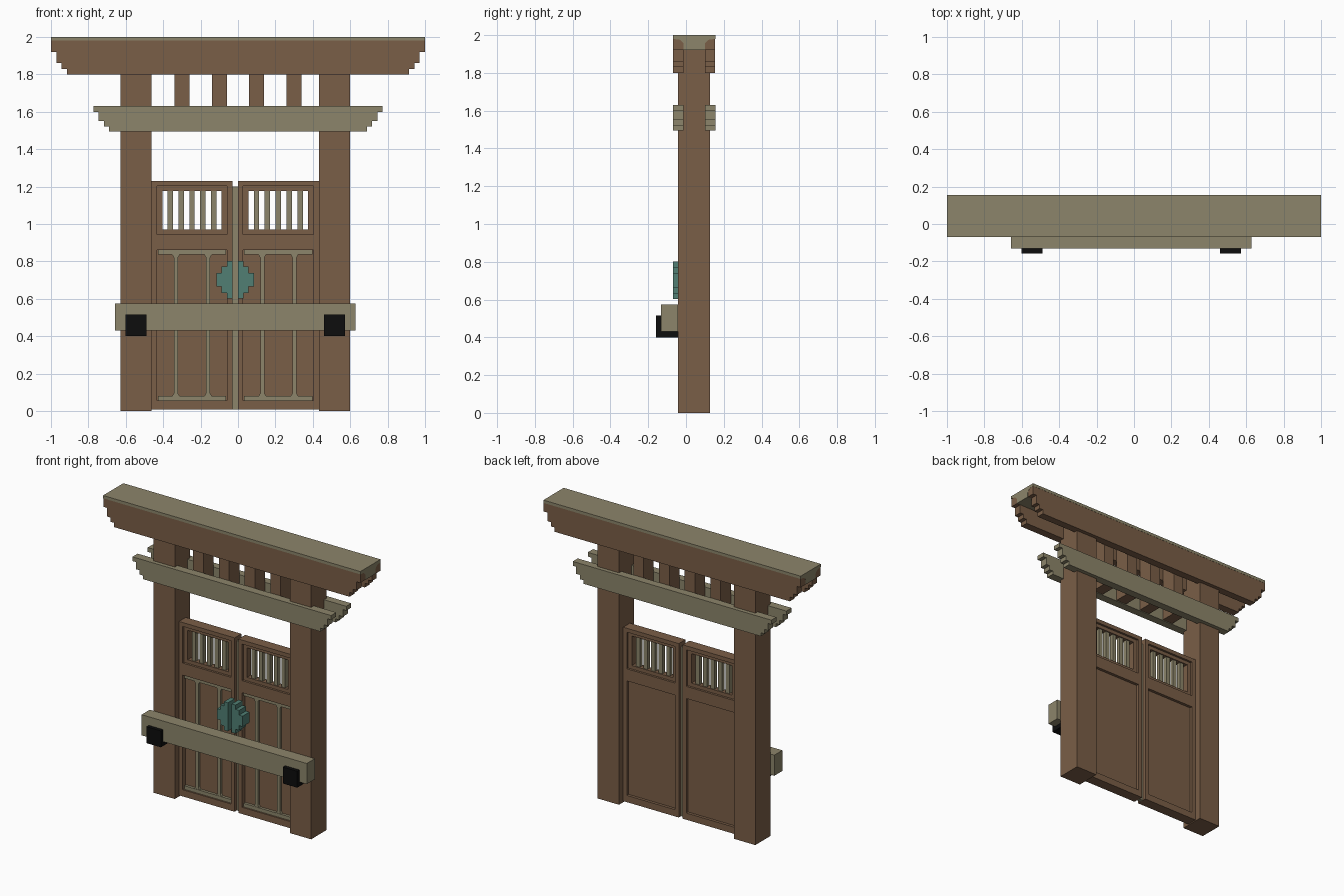
import bpy, bmesh

if "Cube" in bpy.data.objects:
    bpy.data.objects.remove(bpy.data.objects["Cube"], do_unlink=True)


def material(name, rgb):
    m = bpy.data.materials.new(name)
    m.use_nodes = True
    m.diffuse_color = (*rgb, 1)
    bsdf = m.node_tree.nodes["Principled BSDF"]
    bsdf.inputs["Base Color"].default_value = (*rgb, 1)
    bsdf.inputs["Roughness"].default_value = 0.8
    return m


BROWN = material("brown wood", (0.195, 0.112, 0.063))
OLIVE = material("pale olive wood", (0.265, 0.235, 0.145))
TEAL = material("teal metal", (0.082, 0.212, 0.174))
BLACK = material("black iron", (0.004, 0.004, 0.004))


def prism(name, outline, a, b, mat, axis="y"):
    """Extrude an (x, z) outline along y, or a (y, z) outline along x."""
    bm = bmesh.new()

    def at(p, d):
        return (p[0], d, p[1]) if axis == "y" else (d, p[0], p[1])
    face = bm.faces.new([bm.verts.new(at(p, a)) for p in outline])
    new = bmesh.ops.extrude_face_region(bm, geom=[face])["geom"]
    move = (0, b - a, 0) if axis == "y" else (b - a, 0, 0)
    bmesh.ops.translate(bm, vec=move, verts=[v for v in new if isinstance(v, bmesh.types.BMVert)])
    bmesh.ops.recalc_face_normals(bm, faces=bm.faces)
    mesh = bpy.data.meshes.new(name)
    bm.to_mesh(mesh)
    bm.free()
    mesh.materials.append(mat)
    ob = bpy.data.objects.new(name, mesh)
    bpy.context.collection.objects.link(ob)
    return ob


def box(name, x, y, z, mat):
    return prism(name, [(x[0], z[0]), (x[1], z[0]), (x[1], z[1]), (x[0], z[1])], y[0], y[1], mat)


def stepped(steps, top):
    """Symmetric outline from (half width, bottom height) steps, lowest first."""
    right = []
    for i, (w, z) in enumerate(steps):
        upper = steps[i + 1][1] if i + 1 < len(steps) else top
        right += [(w, z), (w, upper)]
    return right + [(-x, z) for x, z in reversed(right)]


CX = -0.015                      # middle of the gateway
SIDES = (("right", -1), ("left", 1))
LAYERS = (("front", -0.07, -0.012), ("back", 0.10, 0.155))

# Posts
for side, s in SIDES:
    x = sorted((CX + s * 0.447, CX + s * 0.613))
    box(side + "_post", x, (-0.042, 0.127), (0, 1.93), BROWN)

# Lintel boards and tie beams with stepped ends, on both faces of the posts
lintel = stepped([(0.915, 1.80), (0.943, 1.83), (0.97, 1.86), (0.999, 1.92)], 1.981)
tie = stepped([(0.69, 1.495), (0.717, 1.52), (0.745, 1.55), (0.772, 1.60)], 1.63)
for layer, y0, y1 in LAYERS:
    prism(layer + "_lintel_board", lintel, y0 + 0.001, y1 - 0.001, BROWN)
    prism(layer + "_tie_beam", tie, y0, y1, OLIVE)

# Cap with a core between the lintel boards
cap = [(-0.07, 2.0), (-0.07, 1.98), (-0.03, 1.975), (-0.012, 1.955), (-0.012, 1.92),
       (0.10, 1.92), (0.10, 1.955), (0.118, 1.975), (0.155, 1.98), (0.155, 2.0)]
prism("cap", cap, -1, 1, OLIVE, axis="x")

# Short struts between tie beams and lintel
for i, x in enumerate((-0.3, -0.1, 0.1, 0.3)):
    box(f"strut_{i + 1}", (x - 0.04, x + 0.04), (-0.012, 0.10), (1.5, 1.925), BROWN)

# Doors
DY = (0.005, 0.08)
for side, s in SIDES:
    c = CX + s * 0.231

    def part(name, x0, x1, y, z, mat):
        box(f"{side}_door_{name}", (c + x0, c + x1), y, z, mat)

    # Stiles and rails
    for tag, k in (("outer", s), ("inner", -s)):
        part(tag + "_stile", *sorted((k * 0.188, k * 0.216)), DY, (0.008, 1.23), BROWN)
        part(tag + "_window_trim", *sorted((k * 0.159, k * 0.188)), (0.02, 0.065), (0.945, 1.202), BROWN)
    for tag, z in (("bottom", (0.008, 0.055)), ("middle", (0.86, 0.945)), ("top", (1.202, 1.23))):
        part(tag + "_rail", -0.188, 0.188, DY, z, BROWN)
    # Window trim and slats
    for tag, z in (("lower", (0.945, 0.97)), ("upper", (1.177, 1.202))):
        part(tag + "_window_trim", -0.159, 0.159, (0.02, 0.065), z, BROWN)
    for i in range(5):
        x = (i - 2) * 0.0585
        part(f"slat_{i + 1}", x - 0.0145, x + 0.0145, (0.028, 0.057), (0.96, 1.187), OLIVE)
    # Recessed panel with pale battens
    part("panel", -0.188, 0.188, (0.035, 0.06), (0.055, 0.86), BROWN)
    for tag, z in (("lower", (0.055, 0.08)), ("upper", (0.836, 0.86))):
        part(tag + "_batten", -0.183, 0.183, (0.016, 0.035), z, OLIVE)
    for i, x in enumerate((c - 0.086, c + 0.086)):
        half = [(0.02, 0.08), (0.011, 0.095), (0.011, 0.82), (0.02, 0.836)]
        outline = [(x + w, z) for w, z in half] + [(x - w, z) for w, z in reversed(half)]
        prism(f"{side}_door_upright_{i + 1}", outline, 0.018, 0.035, OLIVE)

    # Half of the stepped lock plate
    plate = [(0.015, -0.1), (0.045, -0.1), (0.045, -0.07), (0.072, -0.07), (0.072, -0.037), (0.1, -0.037)]
    plate += [(x, -z) for x, z in reversed(plate)]
    prism(side + "_lock_plate", [(CX + s * x, 0.702 + z) for x, z in plate], -0.07, 0.006, TEAL)

    # Iron hook holding the bar
    x = CX + s * 0.53
    hook = [(-0.042, 0.40), (-0.158, 0.40), (-0.158, 0.515), (-0.132, 0.515), (-0.132, 0.43), (-0.042, 0.43)]
    prism(side + "_bar_hook", hook, x - 0.056, x + 0.056, BLACK, axis="x")

# Strip closing the gap between the doors
box("centre_strip", (CX - 0.015, CX + 0.015), (0.03, 0.055), (0.008, 1.2), OLIVE)

# Locking bar
box("locking_bar", (CX - 0.642, CX + 0.642), (-0.132, -0.042), (0.43, 0.575), OLIVE)
